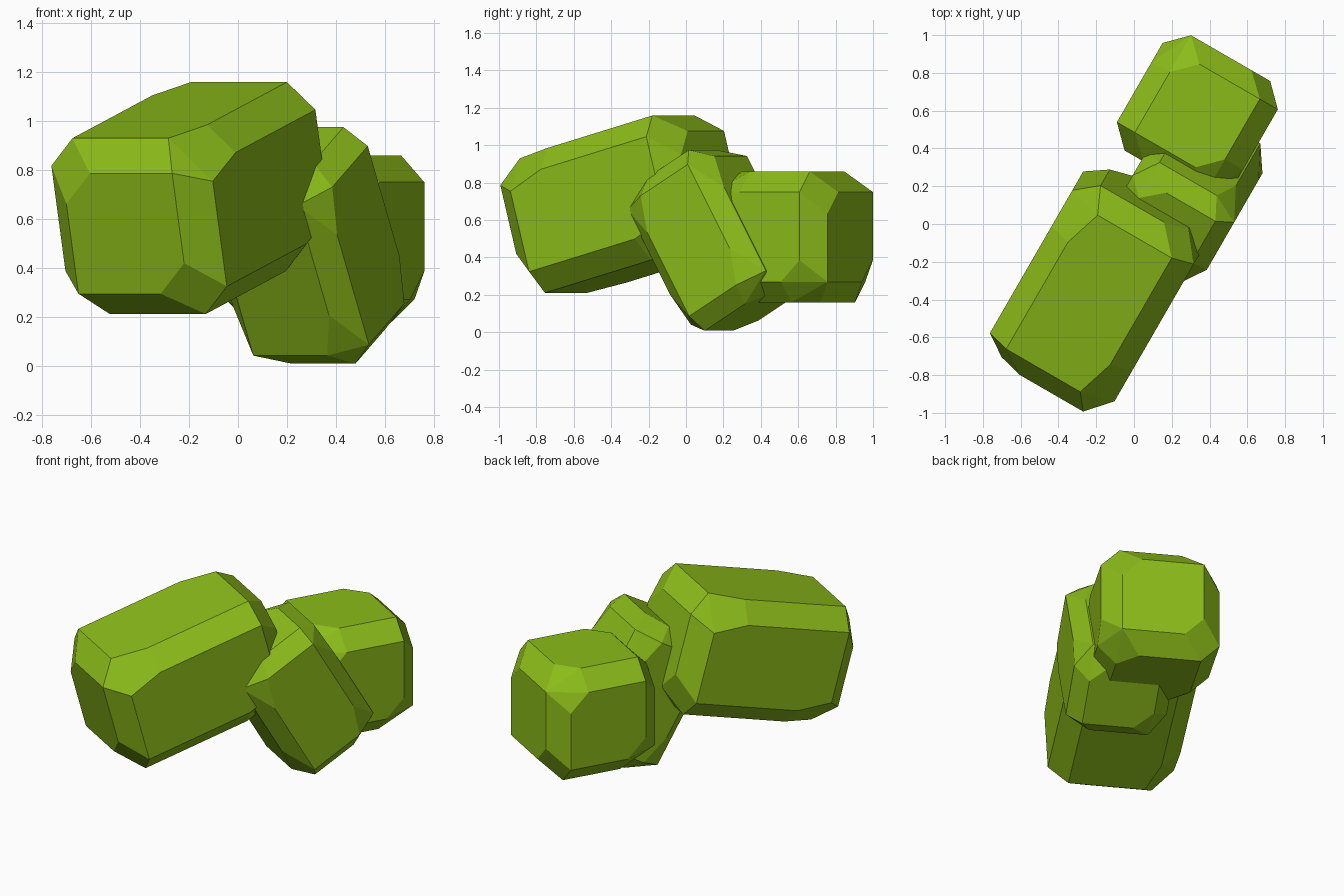
import bpy, bmesh
from math import radians, sin, cos
from itertools import product
from mathutils import Vector

if "Cube" in bpy.data.objects:
    bpy.data.objects.remove(bpy.data.objects["Cube"])

green = bpy.data.materials.new("green")
green.diffuse_color = (0.26, 0.5, 0.01, 1)
green.use_nodes = True
green.node_tree.nodes["Principled BSDF"].inputs["Base Color"].default_value = green.diffuse_color

ALONG = Vector((0.5, 0.866, 0))   # horizontal direction of the chain
SIDE = Vector((0.866, -0.5, 0))   # sideways direction
UP = Vector((0, 0, 1))


def corner_points(half, bevel, signs, split_axes, cross, long, short):
    """Bevelled corner; each face owns one point, or two where its corner is clipped."""
    for face in range(3):
        base = [h - bevel for h in half]
        base[face] = half[face]
        if face not in split_axes:
            variants = [base]
        else:
            variants = []
            for axis in {0, 1, 2} - {face}:
                p = base[:]
                p[axis] -= cross if face == 0 else long if axis == 0 else short
                variants.append(p)
        for p in variants:
            yield [s * c for s, c in zip(signs, p)]


def block(name, center, half, bevel, pitch, plus_axes, pulls):
    a = radians(pitch)
    axes = (ALONG * cos(a) + UP * sin(a), SIDE, UP * cos(a) - ALONG * sin(a))
    to_world = lambda p: sum((ax * c for ax, c in zip(axes, p)), Vector())
    bm = bmesh.new()
    for signs in product((-1, 1), repeat=3):
        positive = signs[0] * signs[1] * signs[2] > 0
        split = plus_axes if positive else {0, 1, 2} - plus_axes
        for p in corner_points(half, bevel, signs, split, *pulls):
            bm.verts.new(to_world(p))
    bmesh.ops.convex_hull(bm, input=bm.verts[:])
    bmesh.ops.dissolve_limit(bm, angle_limit=radians(2), verts=bm.verts[:], edges=bm.edges[:])
    bmesh.ops.recalc_face_normals(bm, faces=bm.faces[:])
    mesh = bpy.data.meshes.new(name)
    bm.to_mesh(mesh)
    bm.free()
    mesh.materials.append(green)
    obj = bpy.data.objects.new(name, mesh)
    obj.location = to_world(center)
    bpy.context.collection.objects.link(obj)


# long raised block at the front
block("front_block", (-0.197, 0.004, 0.762), (0.56, 0.376, 0.372), 0.117, 15, {0}, (0.13, 0.21, 0.065))
# steep block in the middle
block("middle_block", (-0.287, 0.16, 0.486), (0.443, 0.295, 0.288), 0.089, -60, {0, 1}, (0.11, 0.19, 0.063))
# level cube at the back
block("back_block", (0.664, 0.004, 0.51), (0.352, 0.352, 0.35), 0.11, 0, {0}, (0.115, 0.115, 0.115))
